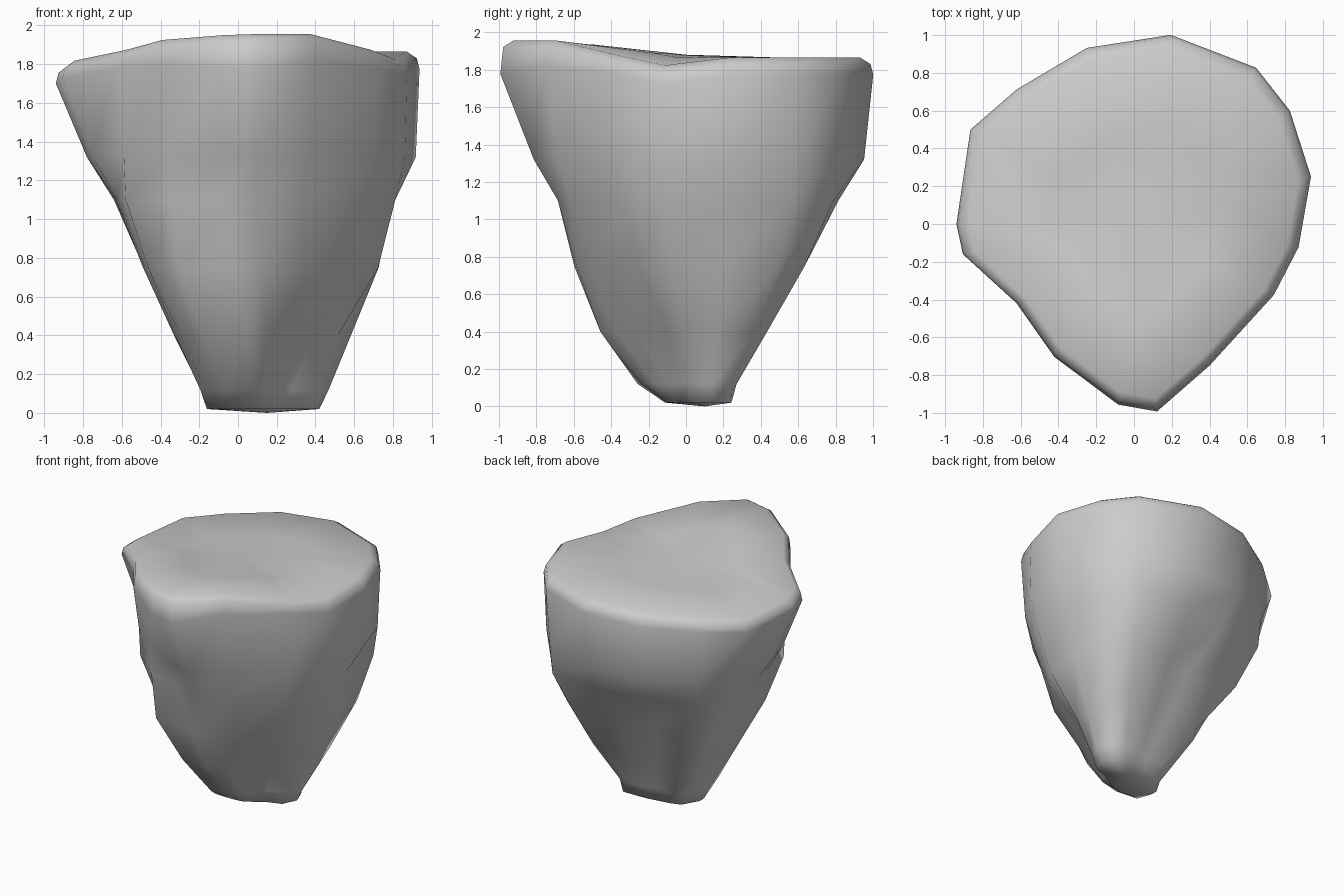
import bpy, bmesh, math

# Column directions (degrees) and stacked cross-sections of the boulder:
# height, centre x, centre y, radius per column
ANGLES = [15, 36, 52, 79, 105, 131, 150, 180, 190, 214, 239, 265, 277, 298, 333, 352]
SECTIONS = [
    (0.02, .13, .06, [.30, .31, .23, .18, .17, .20, .25, .29, .295, .30, .20, .16, .14, .13, .15, .24]),
    (0.12, .13, .05, [.35, .34, .28, .22, .20, .29, .32, .32, .33, .36, .36, .27, .22, .17, .17, .27]),
    (0.40, .10, .04, [.50, .56, .50, .40, .36, .50, .48, .43, .43, .48, .55, .50, .42, .33, .32, .42]),
    (0.75, .05, .02, [.70, .80, .78, .58, .49, .76, .62, .54, .54, .62, .70, .62, .61, .59, .60, .68]),
    (1.10, .00, .00, [.82, .97, 1.0, .83, .76, .90, .74, .63, .63, .70, .68, .66, .69, .70, .74, .82]),
    (1.32, .00, .00, [.95, 1.0, 1.02, .97, .93, .92, .90, .78, .76, .71, .70, .76, .82, .78, .80, .87]),
]
RIM = [.97, 1.02, 1.05, 1.02, .965, .945, 1.0, .94, .92, .75, .82, .96, 1.0, .85, .83, .88]


def point(r, a, cx=0, cy=0):
    a = math.radians(a)
    return cx + r * math.cos(a), cy + r * math.sin(a)


def top_height(x, y):
    # Top slopes up to the front and drops to either side
    z = 1.865 + 0.14 * min(0.65, max(0, -y)) - 0.08 * max(0, -x)
    return z - 0.14 * max(0, x - 0.4) * (y < 0)


bm = bmesh.new()
rings = []

# Tapering sides
for z, cx, cy, radii in SECTIONS:
    rings.append([bm.verts.new((*point(r, a, cx, cy), z)) for r, a in zip(radii, ANGLES)])

# Rim bulge, then the gently sloping top
for scale, drop in ((1.0, .09), (.985, .035), (.93, 0), (.5, 0)):
    ring = []
    for r, a in zip(RIM, ANGLES):
        x, y = point(r * scale, a)
        extra = 0.18 * max(0, -y - 0.5) if drop == .09 else 0
        ring.append(bm.verts.new((x, y, top_height(x, y) - drop - extra)))
    rings.append(ring)

n = len(ANGLES)
for low, high in zip(rings, rings[1:]):
    for i in range(n):
        j = (i + 1) % n
        bm.faces.new((low[i], low[j], high[j], high[i]))

# Close both ends with fans
bottom = bm.verts.new((0.15, 0.10, 0))
top = bm.verts.new((0, 0, 1.88))
for i in range(n):
    j = (i + 1) % n
    bm.faces.new((bottom, rings[0][j], rings[0][i]))
    bm.faces.new((top, rings[-1][i], rings[-1][j]))

bmesh.ops.recalc_face_normals(bm, faces=bm.faces)
mesh = bpy.data.meshes.new("boulder")
bm.to_mesh(mesh)
bm.free()
boulder = bpy.data.objects.new("boulder", mesh)
bpy.context.collection.objects.link(boulder)

# Smooth weathered shading
for p in mesh.polygons:
    p.use_smooth = True
